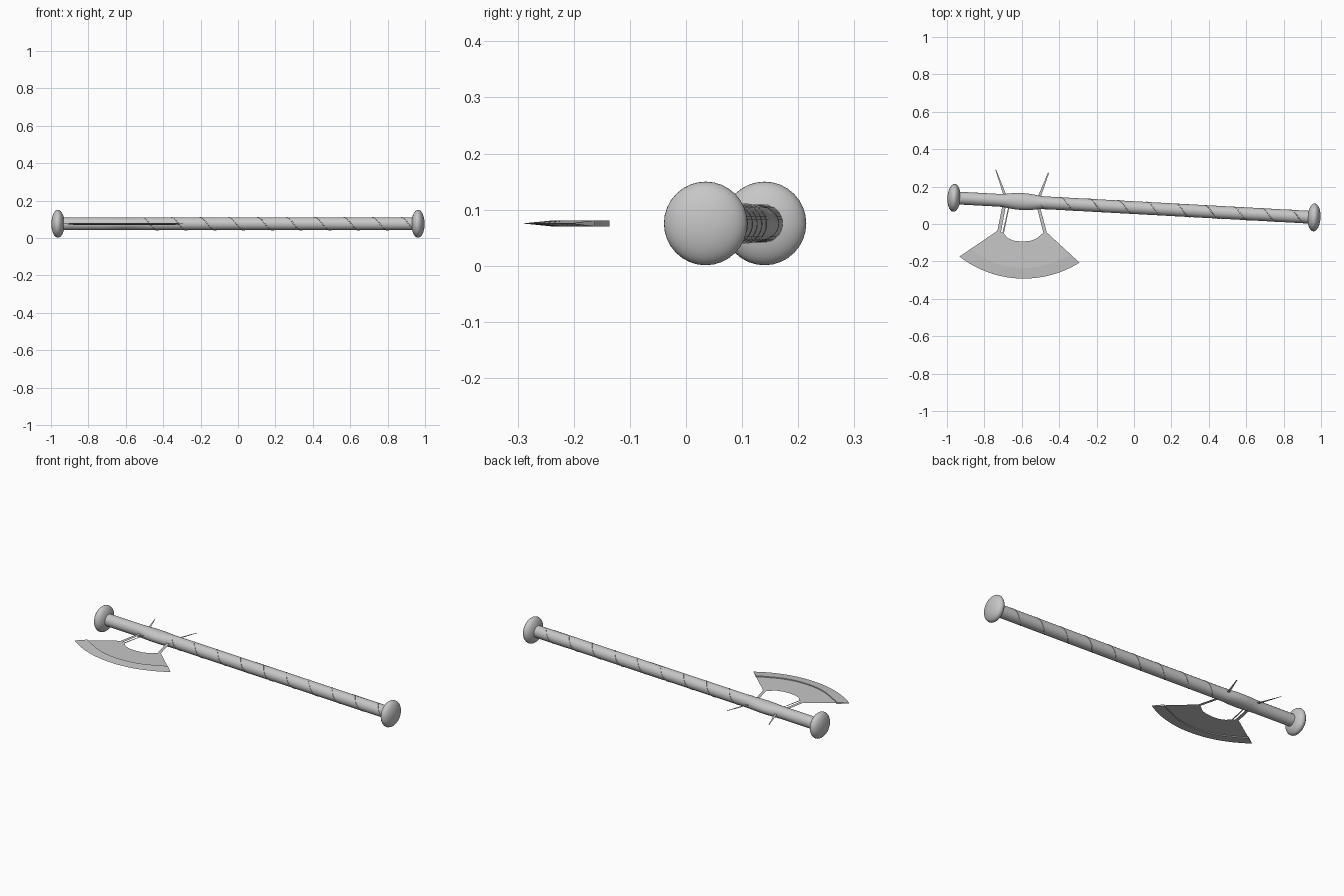
import bpy, math
from mathutils import Vector, Matrix

if "Cube" in bpy.data.objects:
    bpy.data.objects.remove(bpy.data.objects["Cube"])

Z = 0.0755                      # height of the shaft axis and blade plane
R = 0.034                       # shaft radius
FRAME = Matrix.Translation((0, 0.0875, Z)) @ Matrix.Rotation(math.radians(-3.12), 4, 'Z')

steel = bpy.data.materials.new("grey_metal")
steel.diffuse_color = (0.57, 0.57, 0.57, 1)
steel.use_nodes = True
steel.node_tree.nodes["Principled BSDF"].inputs["Base Color"].default_value = steel.diffuse_color


def add_mesh(name, verts, faces, matrix=None, smooth=True):
    me = bpy.data.meshes.new(name)
    me.from_pydata(verts, [], faces)
    me.materials.append(steel)
    ob = bpy.data.objects.new(name, me)
    bpy.context.collection.objects.link(ob)
    if matrix:
        me.transform(matrix)
    if smooth:
        bpy.ops.object.select_all(action='DESELECT')
        ob.select_set(True)
        bpy.context.view_layer.objects.active = ob
        bpy.ops.object.shade_smooth_by_angle(angle=math.radians(35))
    return ob


def grid_faces(rows, cols, wrap):
    n = cols if wrap else cols - 1
    return [(r * cols + c, r * cols + (c + 1) % cols,
             (r + 1) * cols + (c + 1) % cols, (r + 1) * cols + c)
            for r in range(rows - 1) for c in range(n)]


def lathe(name, profile, segs=32):
    """Closed body along x from (x, radius_y, radius_z) stations."""
    verts = [(x, ry * math.cos(2 * math.pi * i / segs), rz * math.sin(2 * math.pi * i / segs))
             for x, ry, rz in profile for i in range(segs)]
    faces = grid_faces(len(profile), segs, True)
    faces += [tuple(reversed(range(segs))), tuple(range(len(verts) - segs, len(verts)))]
    return add_mesh(name, verts, [f[::-1] for f in faces], FRAME)


# Shaft, with a sideways swelling where the head is mounted
swell = [(-0.72, 0.034), (-0.69, 0.036), (-0.66, 0.041), (-0.63, 0.044), (-0.60, 0.0455),
         (-0.57, 0.044), (-0.54, 0.041), (-0.51, 0.036), (-0.48, 0.034)]
lathe("shaft", [(-0.95, R, R)] + [(x, ry, R) for x, ry in swell] + [(0.95, R, R)])

# Flattened round knobs on both ends
for name, x in (("head_knob", -0.964), ("foot_knob", 0.964)):
    bpy.ops.mesh.primitive_uv_sphere_add(segments=32, ring_count=20, radius=1)
    knob = bpy.context.object
    knob.name = name
    knob.data.transform(FRAME @ Matrix.Translation((x, 0, 0)) @ Matrix.Diagonal((0.035, 0.0745, 0.0745, 1))
                        @ Matrix.Rotation(math.pi / 2, 4, 'Y'))
    knob.data.materials.append(steel)
    bpy.ops.object.shade_smooth_by_angle(angle=math.radians(60))

# Spiral wrap: low ridge winding along the grip
pitch, x0, x1 = 0.154, -0.50, 0.93
steps = 300
verts = []
for i in range(steps + 1):
    x = x0 + (x1 - x0) * i / steps
    a = 2 * math.pi * (x + 0.355) / pitch
    for dx, r in ((-0.004, R - 0.002), (-0.002, R + 0.0015), (0.002, R + 0.0015), (0.004, R - 0.002)):
        verts.append((x + dx, -r * math.sin(a), r * math.cos(a)))
add_mesh("spiral_wrap", verts, grid_faces(steps + 1, 4, True), FRAME)

# Blade: outer cutting arc paired with the inner notch curve
notch = [(-0.735, -0.04), (-0.70, -0.047), (-0.675, -0.075), (-0.645, -0.089), (-0.60, -0.094),
         (-0.555, -0.09), (-0.525, -0.08), (-0.49, -0.052), (-0.463, -0.048)]
cuts = 24
centre, radius, half, tilt = Vector((-0.589, 0.270)), 0.562, math.radians(34.9), math.radians(-2.9)


def notch_at(u):
    t = u * (len(notch) - 1)
    k = min(int(t), len(notch) - 2)
    return Vector(notch[k]).lerp(Vector(notch[k + 1]), t - k)


def blade_point(u, v, dz=0.0):
    a = tilt - half + 2 * half * u
    outer = centre + radius * Vector((math.sin(a), -math.cos(a)))
    p = notch_at(u).lerp(outer, v)
    return (p.x, p.y, Z + dz)


us = [i / cuts for i in range(cuts + 1)]
SPLIT = 0.72
# Thin plate behind the edge
add_mesh("blade_plate", [blade_point(u, v) for v in (0, SPLIT) for u in us],
         [f[::-1] for f in grid_faces(2, cuts + 1, False)], smooth=False)
# Wedge-shaped cutting edge
ring = ((SPLIT, 0.0055), (1, 0), (SPLIT, -0.0055))
wedge = [blade_point(u, v, dz) for u in us for v, dz in ring]
last = 3 * cuts
add_mesh("cutting_edge", wedge,
         [f[::-1] for f in grid_faces(cuts + 1, 3, True)] + [(0, 1, 2), (last + 2, last + 1, last)],
         smooth=False)


# Flat struts and back spikes, tapered between two widths
def bar(name, start, end, w0, w1):
    a, b = Vector(start), Vector(end)
    d = (b - a).normalized()
    n = Vector((-d.y, d.x))
    pts = [a - n * w0 / 2, b - n * w1 / 2, b + n * w1 / 2, a + n * w0 / 2]
    add_mesh(name, [(p.x, p.y, Z) for p in pts], [(0, 1, 2, 3)], smooth=False)


bar("left_strut", (-0.688, 0.13), (-0.722, -0.046), 0.018, 0.020)
bar("left_inner_strut", (-0.665, 0.11), (-0.700, -0.050), 0.005, 0.008)
bar("right_strut", (-0.518, 0.12), (-0.474, -0.052), 0.016, 0.018)
bar("left_spike", (-0.685, 0.14), (-0.740, 0.292), 0.016, 0.004)
bar("right_spike", (-0.512, 0.13), (-0.457, 0.274), 0.016, 0.006)
